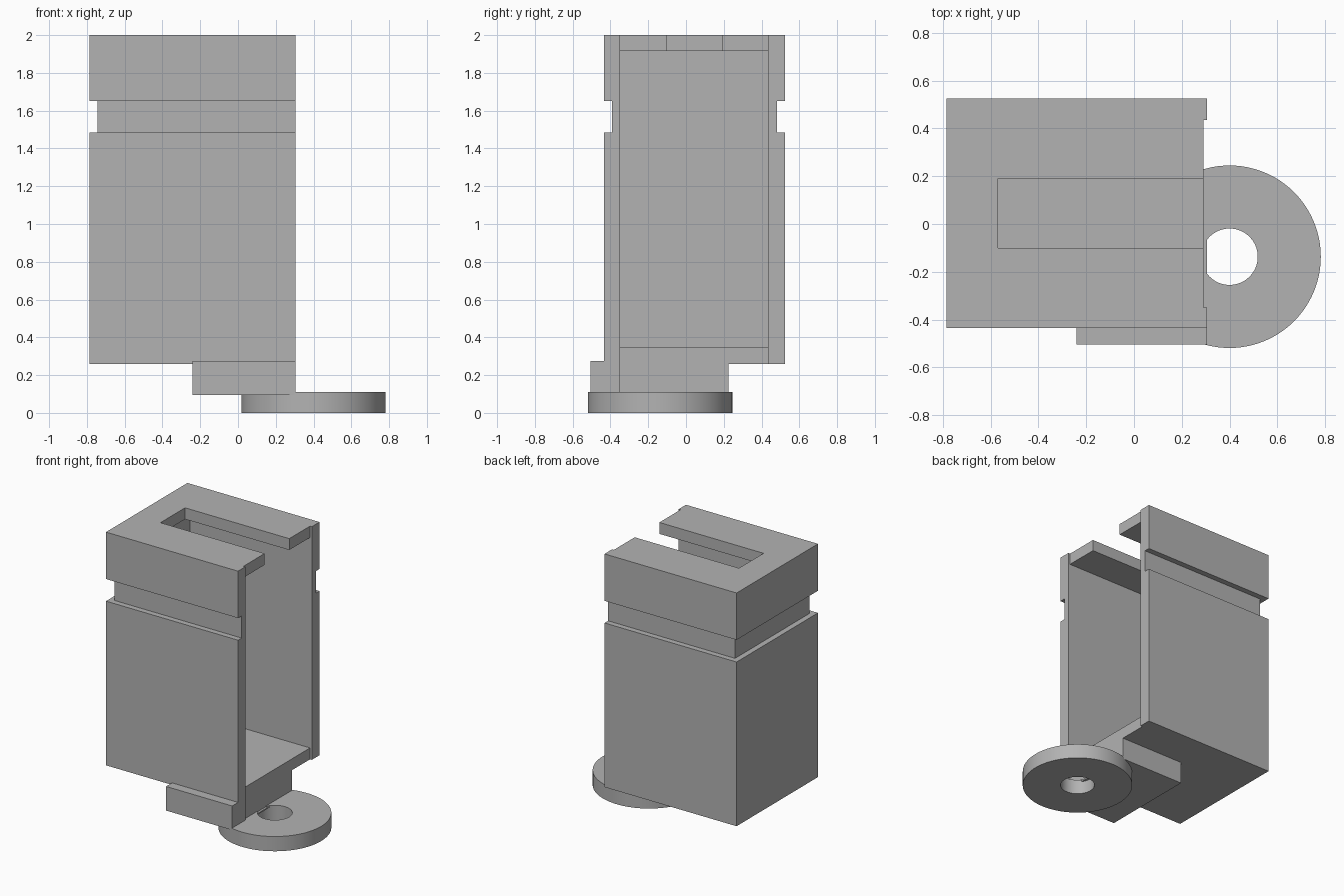
import bpy
from math import radians

old = bpy.data.objects.get("Cube")
if old:
    bpy.data.objects.remove(old, do_unlink=True)

grey = bpy.data.materials.new("plain grey")
grey.use_nodes = True
colour = (0.45, 0.45, 0.45, 1)
grey.diffuse_color = colour
grey.node_tree.nodes["Principled BSDF"].inputs["Base Color"].default_value = colour


def finish(name):
    ob = bpy.context.object
    ob.name = ob.data.name = name
    ob.data.materials.append(grey)
    return ob


def box(name, x, y, z):
    """Box from (min, max) pairs."""
    spans = (x, y, z)
    bpy.ops.mesh.primitive_cube_add(size=1, location=[(a + b) / 2 for a, b in spans])
    ob = finish(name)
    for v in ob.data.vertices:
        v.co = [c * (b - a) for c, (a, b) in zip(v.co, spans)]
    return ob


def disc(name, radius, centre, z):
    bpy.ops.mesh.primitive_cylinder_add(vertices=96, radius=radius, depth=z[1] - z[0],
                                        location=(*centre, (z[0] + z[1]) / 2))
    return finish(name)


def cut(target, cutter):
    cutter.hide_render = True
    mod = target.modifiers.new("cut", 'BOOLEAN')
    mod.operation = 'DIFFERENCE'
    mod.solver = 'EXACT'
    mod.object = cutter
    bpy.context.view_layer.objects.active = target
    bpy.ops.object.modifier_apply(modifier=mod.name)
    bpy.data.objects.remove(cutter, do_unlink=True)


left, right = -0.785, 0.305
front, back = -0.435, 0.525
inner_y = (-0.35, 0.435)
lip = 0.29

# Hollow housing, open on one side, with a slot in its roof
housing = box("housing", (left, right), (front, back), (0.26, 2))
cut(housing, box("cavity_cutter", (-0.7, 1), inner_y, (0.345, 1.915)))
cut(housing, box("lip_cutter", (lip, 1), inner_y, (0, 3)))
cut(housing, box("slot_cutter", (-0.57, 1), (-0.1, 0.19), (1.8, 3)))

# Groove round the three closed sides
groove, depth = (1.485, 1.65), 0.042
cut(housing, box("groove_cutter", (-2, 2), (-2, front + depth), groove))
cut(housing, box("groove_cutter", (-2, 2), (back - depth, 2), groove))
cut(housing, box("groove_cutter", (-2, left + depth), (-2, 2), groove))

# Foot block with its face set back above a thin bottom ledge
foot = box("foot_block", (-0.24, right), (-0.505, 0.225), (0.095, 0.275))
cut(foot, box("foot_cutter", (lip, 1), (inner_y[0], 1), (0.105, 1)))

# Washer with a round hole
centre = (0.4, -0.137)
washer = disc("washer", 0.382, centre, (0, 0.11))
cut(washer, disc("hole_cutter", 0.118, centre, (-1, 1)))
bpy.ops.object.select_all(action='DESELECT')
washer.select_set(True)
bpy.context.view_layer.objects.active = washer
bpy.ops.object.shade_smooth_by_angle(angle=radians(30))
